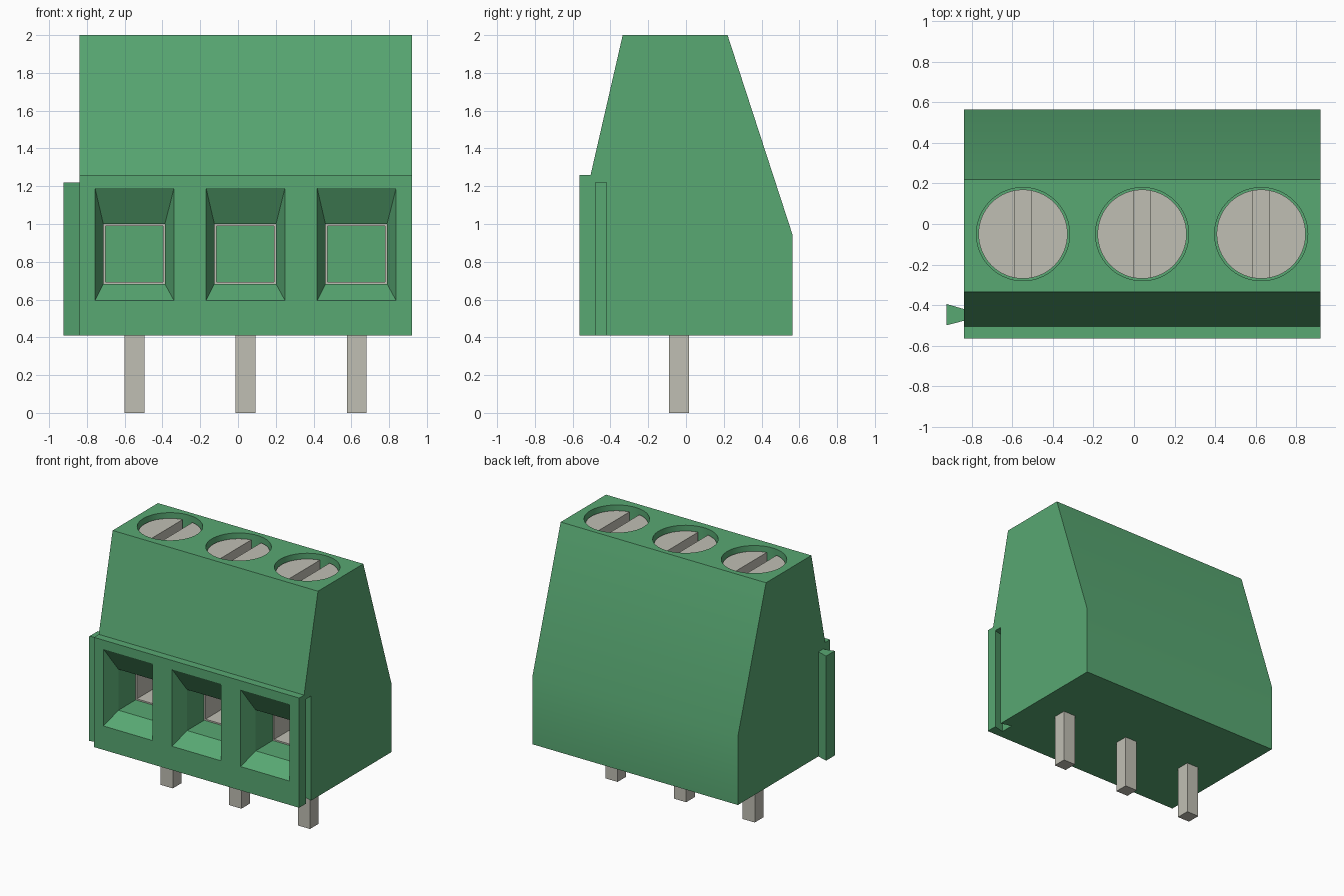
import bpy, bmesh, math

cube = bpy.data.objects.get("Cube")
if cube:
    bpy.data.objects.remove(cube, do_unlink=True)


def make_material(name, rgb):
    m = bpy.data.materials.new(name)
    m.use_nodes = True
    col = (*rgb, 1.0)
    m.diffuse_color = col
    m.node_tree.nodes["Principled BSDF"].inputs["Base Color"].default_value = col
    return m


GREEN = make_material("green plastic", (0.098, 0.392, 0.170))
METAL = make_material("tinned metal", (0.53, 0.52, 0.455))


def loft(name, rings, mat):
    """Closed solid through rings that all have the same point count."""
    bm = bmesh.new()
    loops = [[bm.verts.new(p) for p in r] for r in rings]
    n = len(loops[0])
    for a, b in zip(loops, loops[1:]):
        for i in range(n):
            j = (i + 1) % n
            bm.faces.new((a[i], a[j], b[j], b[i]))
    bm.faces.new(loops[0])
    bm.faces.new(loops[-1])
    bmesh.ops.recalc_face_normals(bm, faces=bm.faces)
    me = bpy.data.meshes.new(name)
    bm.to_mesh(me)
    bm.free()
    me.materials.append(mat)
    ob = bpy.data.objects.new(name, me)
    bpy.context.collection.objects.link(ob)
    return ob


def box(name, x0, x1, y0, y1, z0, z1, mat):
    base = [(x0, y0), (x1, y0), (x1, y1), (x0, y1)]
    return loft(name, [[(x, y, z) for x, y in base] for z in (z0, z1)], mat)


def cylinder(name, x, y, r, z0, z1, mat, n=64):
    pts = [(x + r * math.cos(2 * math.pi * i / n),
            y + r * math.sin(2 * math.pi * i / n)) for i in range(n)]
    return loft(name, [[(px, py, z) for px, py in pts] for z in (z0, z1)], mat)


def rect_ring(x, y, hw, z0, z1):
    return [(x - hw, y, z0), (x + hw, y, z0), (x + hw, y, z1), (x - hw, y, z1)]


def cut(ob, cutter):
    """Subtract the cutter, apply the result and drop the cutter."""
    cutter.hide_render = True
    mod = ob.modifiers.new("cut", 'BOOLEAN')
    mod.operation = 'DIFFERENCE'
    mod.solver = 'EXACT'
    mod.object = cutter
    deps = bpy.context.evaluated_depsgraph_get()
    deps.update()
    me = bpy.data.meshes.new_from_object(ob.evaluated_get(deps))
    ob.modifiers.clear()
    ob.data = me
    bpy.data.objects.remove(cutter, do_unlink=True)


X0, X1, BASE, FRONT = -0.84, 0.92, 0.41, -0.565
POLES = [0.04 + k * 0.588 for k in (-1, 0, 1)]
SCREW_Y = -0.05

# Housing: side profile (y, z) swept across the width
profile = [(FRONT, BASE), (FRONT, 1.26), (-0.505, 1.26), (-0.335, 2.0),
           (0.22, 2.0), (0.565, 0.94), (0.565, BASE)]
housing = loft("housing", [[(x, y, z) for y, z in profile] for x in (X0, X1)], GREEN)

# Dovetail groove in the left side, open at the bottom
groove = [(0.835, -0.50), (0.835, -0.395), (0.92, -0.42),
          (0.96, -0.42), (0.96, -0.48), (0.92, -0.48)]
cut(housing, loft("groove_cutter", [[(x, y, z) for x, y in groove]
                                    for z in (0.3, 1.22)], GREEN))

# Dovetail rib on the right side
rib = [(-0.925, -0.50), (X0, -0.478), (X0, -0.42), (-0.925, -0.395)]
loft("dovetail_rib", [[(x, y, z) for x, y in rib] for z in (BASE, 1.22)], GREEN)

for i, x in enumerate(POLES, 1):
    # Wire entry: sloped funnel leading into a square tunnel
    xi = x - 0.002
    cut(housing, loft("entry_cutter", [
        rect_ring(x, FRONT - 0.1, 0.209, 0.595, 1.19),
        rect_ring(x, FRONT, 0.209, 0.595, 1.19),
        rect_ring(xi, FRONT + 0.12, 0.163, 0.683, 1.0),
        rect_ring(xi, 0.2, 0.163, 0.683, 1.0)], GREEN))
    # Screw well
    cut(housing, cylinder("well_cutter", x, SCREW_Y, 0.23, 1.75, 2.1, GREEN))

    # Clamp cage lining the rear of the tunnel
    cage = loft(f"clamp_cage_{i}", [rect_ring(xi, y, 0.163, 0.683, 1.0)
                                    for y in (-0.235, 0.198)], METAL)
    cut(cage, loft("cage_cutter", [rect_ring(xi, y, 0.152, 0.694, 0.989)
                                   for y in (-0.4, 0.4)], METAL))

    # Slotted screw
    screw = cylinder(f"screw_{i}", x, SCREW_Y, 0.22, 1.75, 1.96, METAL)
    cut(screw, box("slot_cutter", x - 0.042, x + 0.042, -0.4, 0.3, 1.86, 2.1, METAL))

    # Solder pin
    box(f"pin_{i}", x - 0.052, x + 0.052, -0.09, 0.015, 0.0, BASE + 0.02, METAL)

# Crisp edges, smooth round walls
bpy.ops.object.select_all(action='DESELECT')
for ob in bpy.context.collection.objects:
    if ob.name.startswith(("screw", "housing")):
        ob.select_set(True)
        bpy.context.view_layer.objects.active = ob
bpy.ops.object.shade_smooth_by_angle(angle=math.radians(20))
